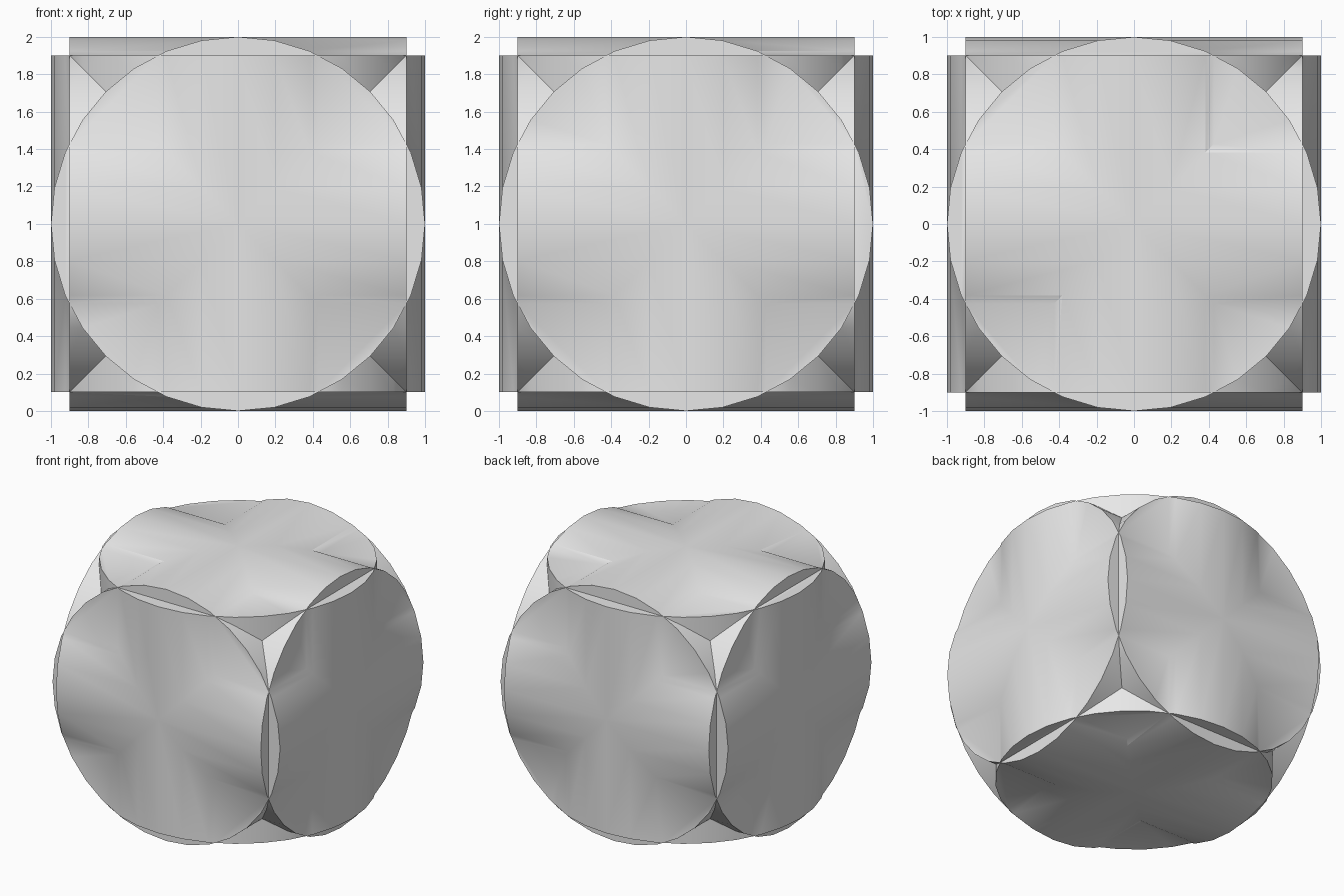
import bpy, bmesh, math
from mathutils import Matrix

if "Cube" in bpy.data.objects:
    bpy.data.objects.remove(bpy.data.objects["Cube"])

RADIUS, LENGTH, SIDES = 1.0, 1.8, 32

grey = bpy.data.materials.new("light_grey")
grey.diffuse_color = (0.8, 0.8, 0.8, 1)
grey.use_nodes = True
grey.node_tree.nodes["Principled BSDF"].inputs["Base Color"].default_value = grey.diffuse_color


def cylinder(name, axis):
    """Capped cylinder lying along the given axis, centred on the origin."""
    turn = {"X": Matrix.Rotation(math.pi / 2, 4, "Y"),
            "Y": Matrix.Rotation(math.pi / 2, 4, "X"),
            "Z": Matrix.Identity(4)}[axis]
    bm = bmesh.new()
    bmesh.ops.create_cone(bm, cap_ends=True, segments=SIDES, radius1=RADIUS,
                          radius2=RADIUS, depth=LENGTH, matrix=turn)
    for v in bm.verts:  # keep the three cylinders exactly symmetric
        v.co = [round(c, 6) for c in v.co]
    mesh = bpy.data.meshes.new(name)
    bm.to_mesh(mesh)
    bm.free()
    mesh.materials.append(grey)
    ob = bpy.data.objects.new(name, mesh)
    bpy.context.collection.objects.link(ob)
    return ob


# Three crossing cylinders joined into one solid
body = cylinder("crossed_cylinders", "Z")
helpers = [cylinder("cylinder_along_" + a.lower(), a) for a in "XY"]
bpy.context.view_layer.objects.active = body
body.select_set(True)
for helper in helpers:
    union = body.modifiers.new("union", "BOOLEAN")
    union.operation = "UNION"
    union.solver = "EXACT"
    union.object = helper
    bpy.ops.object.modifier_apply(modifier=union.name)
for helper in helpers:
    bpy.data.objects.remove(helper)

# Low ridges blend into the round faces, rims stay sharp
bpy.ops.object.shade_smooth_by_angle(angle=math.radians(30))
body.location.z = RADIUS
